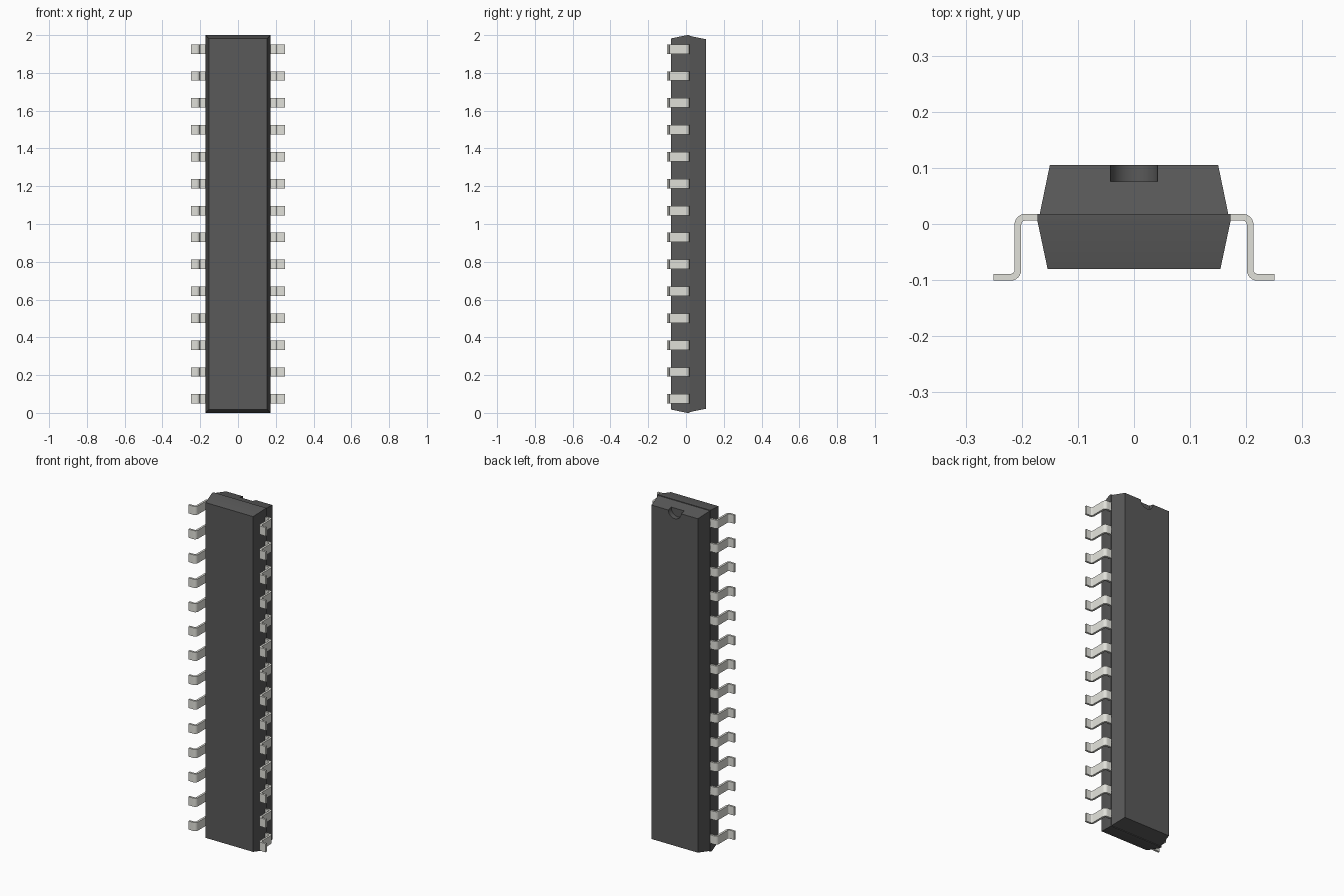
import bpy, bmesh, math

if "Cube" in bpy.data.objects:
    bpy.data.objects.remove(bpy.data.objects["Cube"])


def material(name, rgb):
    m = bpy.data.materials.new(name)
    m.diffuse_color = (*rgb, 1)
    m.use_nodes = True
    m.node_tree.nodes["Principled BSDF"].inputs["Base Color"].default_value = m.diffuse_color
    return m


def make_object(name, bm, mat):
    bmesh.ops.recalc_face_normals(bm, faces=bm.faces)
    mesh = bpy.data.meshes.new(name)
    bm.to_mesh(mesh)
    bm.free()
    ob = bpy.data.objects.new(name, mesh)
    bpy.context.collection.objects.link(ob)
    mesh.materials.append(mat)
    return ob


def loft(bm, rings):
    loops = [[bm.verts.new(p) for p in ring] for ring in rings]
    n = len(loops[0])
    for a, b in zip(loops, loops[1:]):
        for i in range(n):
            j = (i + 1) % n
            bm.faces.new((a[i], a[j], b[j], b[i]))
    bm.faces.new(loops[0])
    bm.faces.new(loops[-1])


dark = material("dark_plastic", (0.1, 0.1, 0.1))
metal = material("pin_metal", (0.75, 0.75, 0.7))

# Body: stacked rectangles (y, half width, half length) with a seam ledge
sections = [(-0.08, 0.154, 0.982), (0.005, 0.172, 1.0), (0.018, 0.172, 1.0),
            (0.018, 0.168, 0.996), (0.105, 0.15, 0.978)]
bm = bmesh.new()
loft(bm, [[(sx * w, y, 1 + sz * h) for sx, sz in ((-1, -1), (1, -1), (1, 1), (-1, 1))]
          for y, w, h in sections])
body = make_object("chip_body", bm, dark)

# Orientation notch at the top end
bpy.ops.mesh.primitive_cylinder_add(vertices=32, radius=0.042, depth=0.1,
                                    location=(0, 0.126, 1.98),
                                    rotation=(math.pi / 2, 0, 0))
cutter = bpy.context.object
cutter.name = "notch_cutter"
cutter.hide_render = True
cutter.data.materials.append(dark)
cut = body.modifiers.new("notch", 'BOOLEAN')
cut.operation = 'DIFFERENCE'
cut.solver = 'EXACT'
cut.object = cutter
bpy.context.view_layer.objects.active = body
bpy.ops.object.modifier_apply(modifier="notch")
bpy.data.objects.remove(cutter)


# Pins: bent strip, two quarter bends between straight runs
def bend(cx, cy, r, a0, a1, steps=6):
    angles = [math.radians(a0 + (a1 - a0) * i / steps) for i in range(steps + 1)]
    return [(cx + r * math.cos(a), cy + r * math.sin(a)) for a in angles]


R, r = 0.019, 0.007
upper = [(0.16, 0.018)] + bend(0.194, -0.001, R, 90, 0) + bend(0.22, -0.082, r, 180, 270) + [(0.25, -0.089)]
lower = [(0.16, 0.006)] + bend(0.194, -0.001, r, 90, 0) + bend(0.22, -0.082, R, 180, 270) + [(0.25, -0.101)]
bm = bmesh.new()
z0, width = 1 - 0.926, 0.05
loft(bm, [[(u[0], u[1], z0 - width / 2), (l[0], l[1], z0 - width / 2),
           (l[0], l[1], z0 + width / 2), (u[0], u[1], z0 + width / 2)]
          for u, l in zip(upper, lower)])
pins = make_object("pins", bm, metal)

# Row of fourteen, mirrored to the other side
row = pins.modifiers.new("row", 'ARRAY')
row.count = 14
row.use_relative_offset = False
row.use_constant_offset = True
row.constant_offset_displace = (0, 0, 2 * 0.926 / 13)
pins.modifiers.new("both_sides", 'MIRROR').use_axis = (True, False, False)

# Smooth the bends and the notch wall, keep edges sharp
for ob in (body, pins):
    bpy.ops.object.select_all(action='DESELECT')
    ob.select_set(True)
    bpy.context.view_layer.objects.active = ob
    bpy.ops.object.shade_smooth_by_angle(angle=math.radians(20 if ob is pins else 12))
